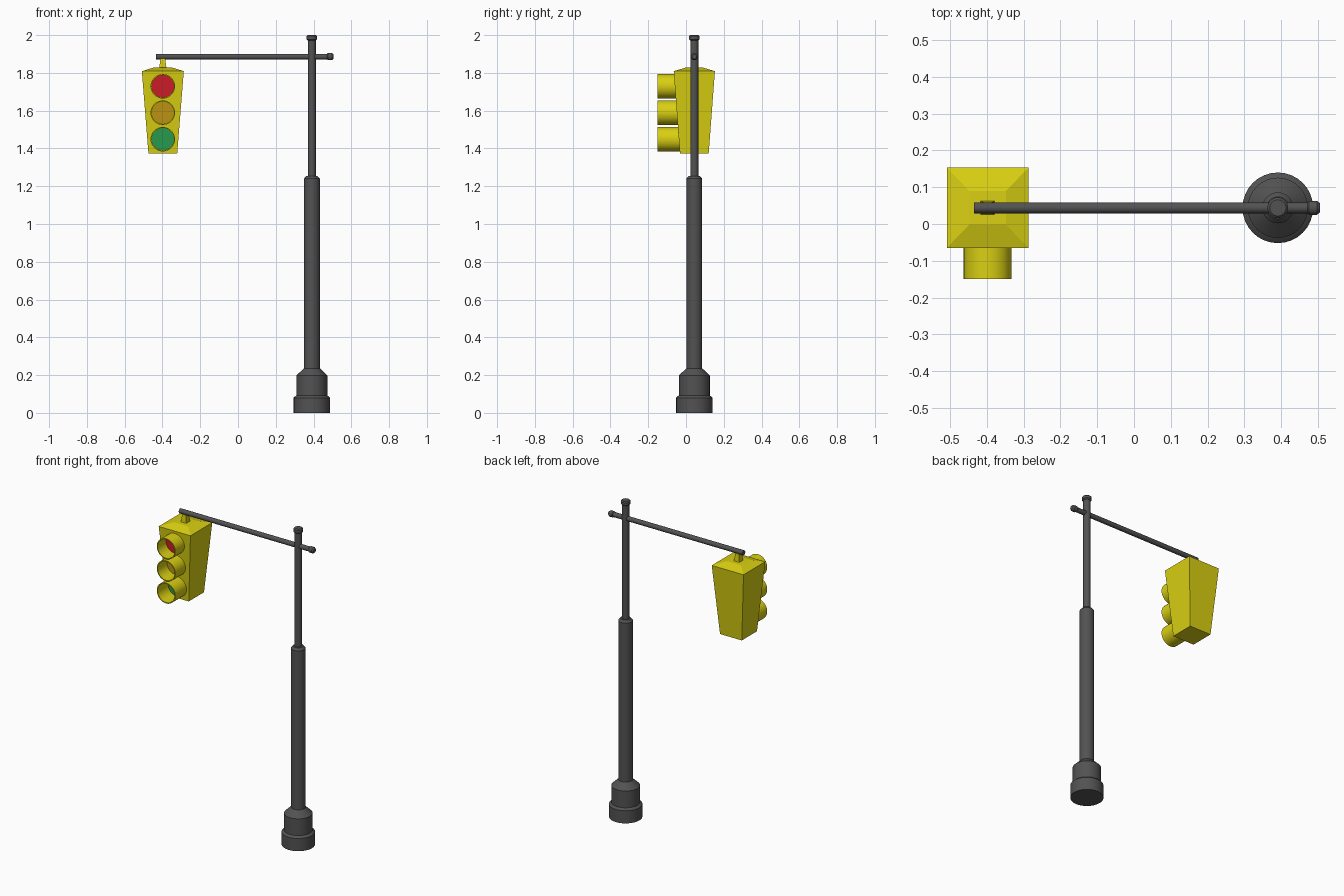
import bpy, bmesh, math
from mathutils import Matrix, Vector

if "Cube" in bpy.data.objects:
    bpy.data.objects.remove(bpy.data.objects["Cube"])


def material(name, rgb):
    m = bpy.data.materials.new(name)
    m.diffuse_color = (*rgb, 1)
    m.use_nodes = True
    m.node_tree.nodes["Principled BSDF"].inputs["Base Color"].default_value = m.diffuse_color
    return m


GREY = material("dark grey", (0.085, 0.085, 0.085))
YELLOW = material("signal yellow", (0.70, 0.63, 0.006))
RED = material("red lens", (0.60, 0.012, 0.02))
AMBER = material("amber lens", (0.50, 0.29, 0.006))
GREEN = material("green lens", (0.02, 0.32, 0.075))
Y = 0.044            # shared depth of pole, arm and housing
POLE_X, HEAD_X = 0.391, -0.398


def finish(name, bm, mat, smooth=True):
    bmesh.ops.recalc_face_normals(bm, faces=bm.faces)
    me = bpy.data.meshes.new(name)
    bm.to_mesh(me)
    bm.free()
    me.materials.append(mat)
    ob = bpy.data.objects.new(name, me)
    bpy.context.collection.objects.link(ob)
    if smooth:
        bpy.ops.object.select_all(action='DESELECT')
        ob.select_set(True)
        bpy.context.view_layer.objects.active = ob
        bpy.ops.object.shade_smooth_by_angle(angle=math.radians(30))
    return ob


def lathe(name, profile, matrix, mat, closed=False, n=32):
    """Revolve (radius, height) points about z; cap the ends unless closed."""
    bm = bmesh.new()
    rings = [[bm.verts.new(matrix @ Vector((r * math.cos(2 * math.pi * i / n),
                                            r * math.sin(2 * math.pi * i / n), h)))
              for i in range(n)] for r, h in profile]
    pairs = list(zip(rings, rings[1:]))
    if closed:
        pairs.append((rings[-1], rings[0]))
    else:
        bm.faces.new(rings[0])
        bm.faces.new(rings[-1])
    for a, b in pairs:
        for i in range(n):
            j = (i + 1) % n
            bm.faces.new((a[i], a[j], b[j], b[i]))
    return finish(name, bm, mat)


def tapered_box(name, levels, mat):
    """Stack of rectangles (half x, half y, z) around the head axis."""
    bm = bmesh.new()
    rings = [[bm.verts.new((HEAD_X + sx * hx, Y + sy * hy, z))
              for sx, sy in ((-1, -1), (1, -1), (1, 1), (-1, 1))]
             for hx, hy, z in levels]
    bm.faces.new(rings[0])
    bm.faces.new(rings[-1])
    for a, b in zip(rings, rings[1:]):
        for i in range(4):
            j = (i + 1) % 4
            bm.faces.new((a[i], a[j], b[j], b[i]))
    return finish(name, bm, mat, smooth=False)


# Pole: stepped base, thick lower shaft, thin upper shaft, cap
at_pole = Matrix.Translation((POLE_X, Y, 0))
lathe("pole_base", [(0.096, 0), (0.096, 0.08), (0.088, 0.088), (0.082, 0.092),
                    (0.082, 0.198), (0.042, 0.236)], at_pole, GREY)
lathe("lower_shaft", [(0.042, 0.22), (0.042, 1.24), (0.030, 1.254)], at_pole, GREY)
lathe("upper_shaft", [(0.021, 1.24), (0.021, 1.98)], at_pole, GREY)
lathe("pole_cap", [(0.021, 1.972), (0.028, 1.978), (0.028, 1.994), (0.022, 2.0)],
      at_pole, GREY)

# Horizontal arm with end knob
along_x = Matrix.Translation((0, Y, 1.886)) @ Matrix.Rotation(math.pi / 2, 4, 'Y')
lathe("arm", [(0.015, -0.435), (0.015, 0.48)], along_x, GREY)
lathe("arm_knob", [(0.013, 0.469), (0.019, 0.476), (0.019, 0.497), (0.012, 0.506)],
      along_x, GREY)

# Signal housing with shallow pyramid roof, and its hanger
BOT, TOP, HB, HT = 1.372, 1.809, 0.076, 0.109
tapered_box("housing", [(HB, HB, BOT), (0.111, HT, TOP), (0.05, 0.046, 1.828)], YELLOW)
tapered_box("hanger", [(0.020, 0.019, 1.82), (0.012, 0.015, 1.876)], YELLOW)

# Three hollow visors with recessed lenses
for label, z, mat in (("top", 1.729, RED), ("middle", 1.589, AMBER), ("bottom", 1.449, GREEN)):
    face = HB + (HT - HB) * (z - BOT) / (TOP - BOT) - Y      # distance of housing front
    to_front = Matrix.Translation((HEAD_X, 0, z)) @ Matrix.Rotation(math.pi / 2, 4, 'X')
    lathe(label + "_visor", [(0.065, face - 0.01), (0.065, 0.15), (0.059, 0.15),
                             (0.059, face - 0.01)], to_front, YELLOW, closed=True)
    lathe(label + "_lens", [(0.060, face - 0.002), (0.060, face + 0.007)], to_front, mat)
